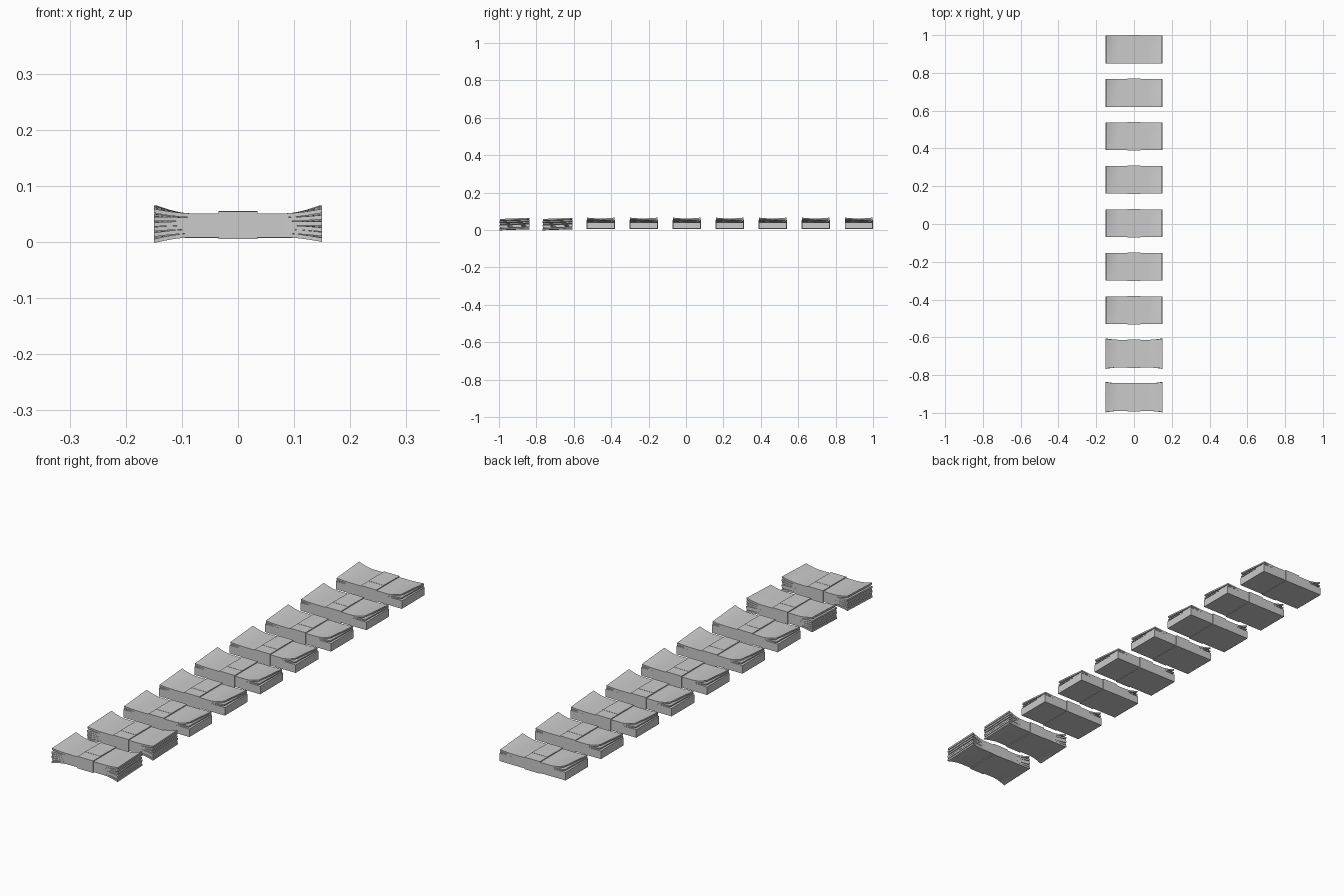
import bpy, bmesh
from mathutils import Vector

cube = bpy.data.objects.get("Cube")
if cube:
    bpy.data.objects.remove(cube)

grey = bpy.data.materials.new("plain grey")
grey.use_nodes = True
grey.diffuse_color = (0.6, 0.6, 0.6, 1)
grey.node_tree.nodes["Principled BSDF"].inputs["Base Color"].default_value = grey.diffuse_color

HALF_X, HALF_Y, BAND = 0.15, 0.0735, 0.035
FLARE_START = 0.085


def slab(name, half_x, half_y, z0, z1, shape=None):
    """Box mesh, cut into strips and bent by shape(x, y, z) when given."""
    bm = bmesh.new()
    bmesh.ops.create_cube(bm, size=1)
    for v in bm.verts:
        v.co = Vector((v.co.x * 2 * half_x, v.co.y * 2 * half_y, (z0 + z1) / 2 + v.co.z * (z1 - z0)))
    if shape:
        cuts = [(s * (FLARE_START + 0.011 * k), 0) for s in (-1, 1) for k in range(6)]
        cuts += [(0, half_y * f) for f in (-0.5, 0.0, 0.5)]
        for x, y in cuts:
            bmesh.ops.bisect_plane(bm, geom=bm.verts[:] + bm.edges[:] + bm.faces[:],
                                   plane_co=(x, y, 0), plane_no=(1, 0, 0) if x else (0, 1, 0))
        for v in bm.verts:
            v.co = shape(*v.co)
    mesh = bpy.data.meshes.new(name)
    bm.to_mesh(mesh)
    bm.free()
    mesh.materials.append(grey)
    return mesh


def flare(x):
    return max(0, (abs(x) - FLARE_START) / (HALF_X - FLARE_START)) ** 1.6


def curled(amount):
    """Lift both ends, most at two diagonally opposite corners."""
    def shape(x, y, z):
        side = 1 if x > 0 else -1
        corner = 0.5 - 0.5 * side * y / HALF_Y
        return Vector((x - side * 0.003 * flare(x), y, z + amount * flare(x) * (0.25 + 0.75 * corner)))
    return shape


def fanned(left_lift, right_lift, spread):
    """Spread a leaf up or down at each end, with a slight skew."""
    def shape(x, y, z):
        f = flare(x)
        lift = right_lift if x > 0 else left_lift
        return Vector((x * (1 - 0.2 * abs(lift) * f), y * (1 + spread * f),
                       z + f * (lift + 0.003 * y / HALF_Y)))
    return shape


# Wrapper parts shared by every bundle
wrap = [("band", slab("band", BAND, 0.0755, 0.005, 0.0545)),
        ("band_label", slab("band_label", BAND, 0.027, 0.054, 0.0553))]

# Tidy bundle: solid block under a few curling top leaves
tidy = wrap + [("note_block", slab("note_block", HALF_X, HALF_Y, 0.007, 0.040)),
               ("lower_leaf", slab("lower_leaf", HALF_X, HALF_Y, 0.040, 0.045, curled(0.006))),
               ("top_leaf", slab("top_leaf", HALF_X, HALF_Y, 0.045, 0.051, curled(0.015)))]

# Loose bundle: every leaf fans out at both ends
loose = list(wrap)
left = [-0.007, -0.003, 0.000, 0.001, 0.004, 0.011]
right = [-0.005, -0.002, -0.001, 0.003, 0.007, 0.011]
step = 0.043 / len(left)
for i, (a, b) in enumerate(zip(left, right)):
    z = 0.008 + i * step
    name = f"fanned_leaf_{i + 1}"
    loose.append((name, slab(name, HALF_X, HALF_Y, z, z + step,
                             fanned(a, b, 0.1 - 0.03 * (i % 2)))))

# Row of nine bundles, the two front ones loose
for n in range(9):
    for part, mesh in (loose if n < 2 else tidy):
        ob = bpy.data.objects.new(f"bundle_{n + 1}_{part}", mesh)
        ob.location.y = -0.9165 + 0.2301 * n
        bpy.context.collection.objects.link(ob)
